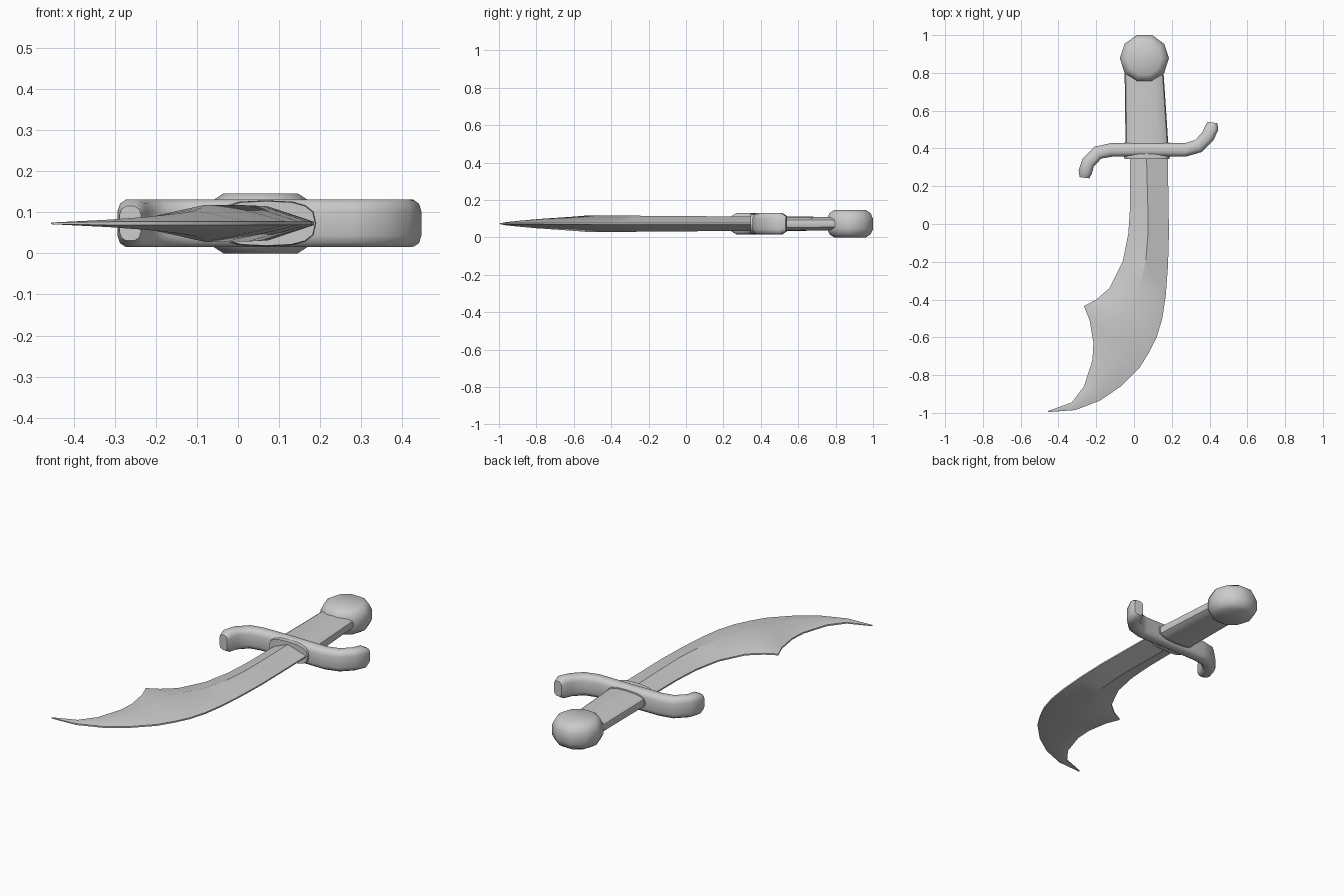
import bpy, bmesh, math
from mathutils import Vector

if "Cube" in bpy.data.objects:
    bpy.data.objects.remove(bpy.data.objects["Cube"])

ZC = 0.073   # mid-plane of the whole sword
CX = 0.055   # axis of the handle


def loft(name, rings, angle=30):
    """Skin a list of equal-length closed rings and cap both ends."""
    bm = bmesh.new()
    rows = [[bm.verts.new(p) for p in r] for r in rings]
    n = len(rows[0])
    for a, b in zip(rows, rows[1:]):
        for i in range(n):
            j = (i + 1) % n
            bm.faces.new((a[i], a[j], b[j], b[i]))
    bm.faces.new(rows[0])
    bm.faces.new(rows[-1])
    bmesh.ops.recalc_face_normals(bm, faces=bm.faces)
    mesh = bpy.data.meshes.new(name)
    bm.to_mesh(mesh)
    bm.free()
    ob = bpy.data.objects.new(name, mesh)
    bpy.context.collection.objects.link(ob)
    bpy.ops.object.select_all(action='DESELECT')
    ob.select_set(True)
    bpy.context.view_layer.objects.active = ob
    bpy.ops.object.shade_smooth_by_angle(angle=math.radians(angle))
    return ob


# Blade: each row is inner edge, ridge, ridge half thickness, outer edge
rows = [
    ((-0.02, 0.40), (0.065, 0.40), 0.038, (0.178, 0.40)),
    ((-0.02, 0.10), (0.073, 0.10), 0.040, (0.183, 0.10)),
    ((-0.03, -0.05), (0.074, -0.05), 0.041, (0.185, -0.05)),
    ((-0.06, -0.20), (0.062, -0.20), 0.042, (0.180, -0.22)),
    ((-0.13, -0.34), (0.025, -0.34), 0.044, (0.168, -0.38)),
    ((-0.20, -0.40), (-0.03, -0.44), 0.045, (0.150, -0.50)),
    ((-0.265, -0.435), (-0.08, -0.515), 0.045, (0.12, -0.60)),
    ((-0.235, -0.51), (-0.09, -0.60), 0.038, (0.08, -0.68)),
    ((-0.215, -0.63), (-0.105, -0.70), 0.031, (0.03, -0.76)),
    ((-0.22, -0.72), (-0.14, -0.79), 0.025, (-0.07, -0.86)),
    ((-0.265, -0.86), (-0.22, -0.89), 0.016, (-0.18, -0.935)),
    ((-0.33, -0.945), (-0.315, -0.96), 0.009, (-0.31, -0.985)),
    ((-0.455, -0.990), (-0.455, -0.993), 0.002, (-0.455, -0.996)),
]
rings = []
for inner, ridge, h, outer in rows:
    e = min(0.004, h)
    top = [(inner, e), (ridge, h), (outer, e)]
    rings.append([(p[0], p[1], ZC + t) for p, t in top]
                 + [(p[0], p[1], ZC - t) for p, t in reversed(top)])
loft("blade", rings)

# Cross-guard: rounded bar swept along an S-shaped path
path = [Vector(p) for p in [
    (-0.262, 0.245), (-0.258, 0.275), (-0.243, 0.325), (-0.19, 0.378),
    (-0.12, 0.392), (0.055, 0.394), (0.27, 0.392), (0.34, 0.412),
    (0.39, 0.462), (0.412, 0.51), (0.416, 0.537)]]
section = [(0.015, 0.058), (0.03, 0.048), (0.036, 0.03)]
section += [(a, -b) for a, b in reversed(section)]
section += [(-a, -b) for a, b in section]
rings = []
for i, p in enumerate(path):
    t = (path[min(i + 1, len(path) - 1)] - path[max(i - 1, 0)]).normalized()
    s = 0.72 if i in (0, len(path) - 1) else 1.0
    rings.append([(p.x - t.y * a * s, p.y + t.x * a * s, ZC + b * s)
                  for a, b in section])
loft("crossguard", rings, 40)


def oval(y, x0, x1, h, n=16):
    """Flattened oval ring across the handle."""
    def f(v):
        return math.copysign(abs(v) ** 0.7, v)
    angles = [2 * math.pi * i / n for i in range(n)]
    return [((x0 + x1) / 2 + (x1 - x0) / 2 * f(math.cos(a)), y,
             ZC + h * f(math.sin(a))) for a in angles]


# Grip and the collar through the guard
loft("grip", [oval(0.40, -0.045, 0.183, 0.040), oval(0.60, -0.047, 0.17, 0.038),
              oval(0.82, -0.05, 0.155, 0.036)], 40)
loft("collar", [oval(0.345, -0.05, 0.188, 0.054), oval(0.36, -0.053, 0.19, 0.056),
                oval(0.432, -0.05, 0.188, 0.042)], 40)

# Pommel: ten-sided flattened ball with flat faces
rings = []
for r, z in [(0.09, 0.0), (0.115, 0.016), (0.13, 0.045),
             (0.13, 0.100), (0.115, 0.130), (0.09, 0.146)]:
    rings.append([(CX + r * math.cos(math.pi * k / 5),
                   0.877 + r * math.sin(math.pi * k / 5), z) for k in range(10)])
loft("pommel", rings, 38)
